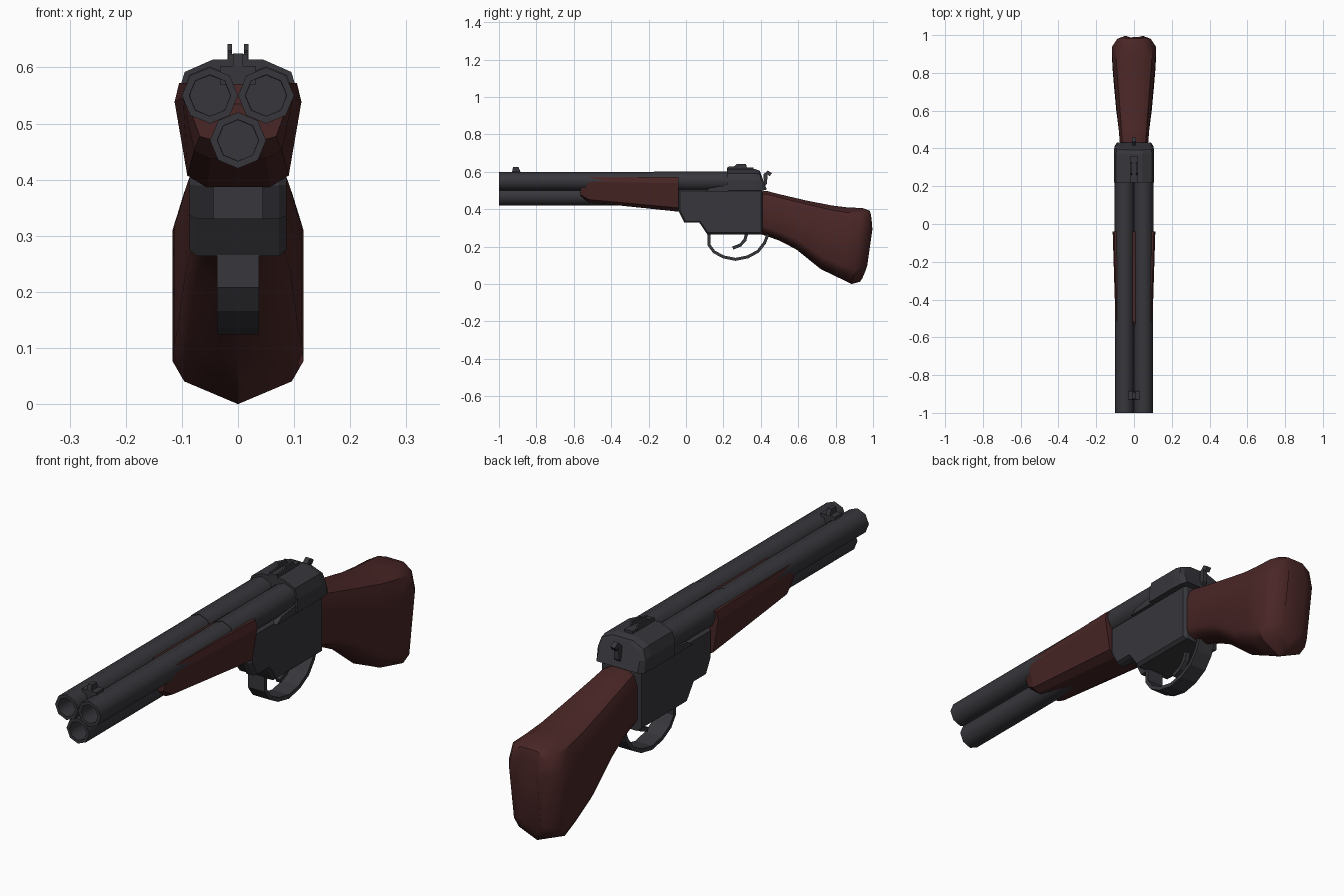
import bpy, bmesh, math

if "Cube" in bpy.data.objects:
    bpy.data.objects.remove(bpy.data.objects["Cube"])


def material(name, rgb):
    m = bpy.data.materials.new(name)
    m.diffuse_color = (*rgb, 1)
    m.use_nodes = True
    m.node_tree.nodes["Principled BSDF"].inputs["Base Color"].default_value = m.diffuse_color
    return m


METAL = material("dark_gunmetal", (0.038, 0.038, 0.045))
WOOD = material("dark_red_wood", (0.068, 0.019, 0.019))


def loft(name, rings, mat, smooth=None, caps=True, bevel=0):
    """Skin a list of equal-length rings; without caps the ends stay open."""
    bm = bmesh.new()
    vs = [[bm.verts.new(p) for p in r] for r in rings]
    n = len(vs[0])
    for a, b in zip(vs, vs[1:]):
        for i in range(n):
            j = (i + 1) % n
            bm.faces.new((a[i], a[j], b[j], b[i]))
    if caps:
        bm.faces.new(vs[0])
        bm.faces.new(vs[-1])
    bmesh.ops.recalc_face_normals(bm, faces=bm.faces)
    me = bpy.data.meshes.new(name)
    bm.to_mesh(me)
    bm.free()
    me.materials.append(mat)
    ob = bpy.data.objects.new(name, me)
    bpy.context.collection.objects.link(ob)
    if bevel:
        b = ob.modifiers.new("bevel", 'BEVEL')
        b.width, b.segments = bevel, 1
    if smooth:
        bpy.ops.object.select_all(action='DESELECT')
        bpy.context.view_layer.objects.active = ob
        ob.select_set(True)
        bpy.ops.object.shade_smooth_by_angle(angle=math.radians(smooth))
    return ob


def prism(name, yz, x0, x1, mat=METAL, bevel=0):
    """Extrude a side profile across x."""
    return loft(name, [[(x, y, z) for y, z in yz] for x in (x0, x1)], mat, bevel=bevel)


def box(name, x0, x1, y0, y1, z0, z1):
    return prism(name, [(y0, z0), (y1, z0), (y1, z1), (y0, z1)], x0, x1)


def band(name, path, thick, half):
    """Strip of given thickness following a side path."""
    rings = []
    for i, (y, z) in enumerate(path):
        a, b = path[max(i - 1, 0)], path[min(i + 1, len(path) - 1)]
        dy, dz = b[0] - a[0], b[1] - a[1]
        l = math.hypot(dy, dz)
        ny, nz = -dz / l * thick / 2, dy / l * thick / 2
        rings.append([(-half, y + ny, z + nz), (half, y + ny, z + nz),
                      (half, y - ny, z - nz), (-half, y - ny, z - nz)])
    return loft(name, rings, METAL)


def mirrored(half):
    return half + [(-x, z) for x, z in reversed(half) if x > 0]


# Three octagonal barrels with open bores
def barrel(name, cx, cz, end):
    stations = [(-0.65, 0.036), (-1, 0.037), (-1, 0.05), (-0.17, 0.05),
                (-0.17, 0.052), (end, 0.052)]
    rings = [[(cx + r * math.cos(k * math.pi / 4), y, cz + r * math.sin(k * math.pi / 4))
              for k in range(8)] for y, r in stations]
    loft(name, rings, METAL, smooth=50)


barrel("left_barrel", -0.05, 0.55, 0.25)
barrel("right_barrel", 0.05, 0.55, 0.25)
barrel("lower_barrel", 0, 0.47, 0.05)

# Wooden fore-end, tapering toward the muzzle
fore = [(-0.565, 0.085, 0.47, 0.535), (-0.52, 0.098, 0.437, 0.572), (-0.04, 0.113, 0.387, 0.572)]
rings = []
for y, w, z0, z1 in fore:
    h = z1 - z0
    half = [(w * 0.5, z0), (w * 0.8, z0 + h * 0.11), (w, z0 + h * 0.82), (w * 0.93, z1)]
    rings.append([(x, y, z) for x, z in mirrored(half)])
loft("fore_end", rings, WOOD)

# Receiver: two cheeks around a core, leaving a loading slot in front
cheek = [(-0.04, 0.505), (-0.04, 0.39), (-0.01, 0.33), (0.07, 0.33), (0.115, 0.264),
         (0.41, 0.264), (0.41, 0.505)]
core = [(-0.04, 0.503), (-0.04, 0.388), (0.06, 0.388), (0.06, 0.33), (0.07, 0.33),
        (0.115, 0.264), (0.41, 0.264), (0.41, 0.503)]
prism("receiver_core", core, -0.045, 0.045)
for side, s in (("left", -1), ("right", 1)):
    # outer edge chamfered by an inset last ring
    cy, cz = 0.185, 0.40
    inset = [(cy + (y - cy) * 0.96, cz + (z - cz) * 0.92) for y, z in cheek]
    loft(side + "_receiver_cheek",
         [[(s * 0.044, y, z) for y, z in cheek], [(s * 0.073, y, z) for y, z in cheek],
          [(s * 0.086, y, z) for y, z in inset]], METAL)
    prism(side + "_side_ledge", [(0.1, 0.495), (0.23, 0.495), (0.23, 0.53), (0.13, 0.515)],
          s * 0.07, s * 0.1)

# Rounded breech cover with sloping rear
half = [(0.107, 0.5), (0.107, 0.553), (0.095, 0.592), (0.045, 0.614)]
cover = mirrored(half)
loft("breech_cover",
     [[(x, 0.22, z) for x, z in cover], [(x, 0.37, z) for x, z in cover],
      [(x * 0.97, 0.41 - (z - 0.5) * 0.15, 0.5 + (z - 0.5) * 0.94) for x, z in cover],
      [(x * 0.84, 0.432 - (z - 0.5) * 0.3, 0.505 + (z - 0.5) * 0.8) for x, z in cover]], METAL)

# Hammer spur
band("hammer", [(0.39, 0.51), (0.425, 0.54), (0.425, 0.585), (0.437, 0.597), (0.453, 0.585)],
     0.02, 0.01)

# Rear sight
box("rear_sight_base", -0.018, 0.018, 0.22, 0.36, 0.605, 0.624)
for side, s in (("left", -1), ("right", 1)):
    prism(side + "_rear_sight_leaf", [(0.225, 0.61), (0.33, 0.61), (0.32, 0.642), (0.27, 0.642),
                                      (0.26, 0.63), (0.225, 0.627)], s * 0.011, s * 0.019)

# Front sight
box("front_sight_base", -0.032, 0.032, -0.93, -0.885, 0.57, 0.603)
prism("front_sight_blade", [(-0.93, 0.6), (-0.885, 0.6), (-0.895, 0.625), (-0.925, 0.625)],
      -0.009, 0.009)

# Trigger and trigger guard
band("trigger_guard", [(0.122, 0.275), (0.122, 0.21), (0.15, 0.172), (0.2, 0.145), (0.265, 0.132),
                       (0.33, 0.145), (0.385, 0.175), (0.42, 0.22), (0.438, 0.265)], 0.016, 0.037)
band("trigger", [(0.325, 0.275), (0.315, 0.235), (0.29, 0.208), (0.25, 0.192)], 0.017, 0.01)

# Butt stock: top point, bottom point, half width and rear bulge per station
stations = [((0.40, 0.495), (0.40, 0.266), 0.073, 0),
            ((0.43, 0.498), (0.43, 0.257), 0.075, 0),
            ((0.50, 0.48), (0.50, 0.232), 0.081, 0),
            ((0.65, 0.445), (0.59, 0.185), 0.094, 0),
            ((0.78, 0.42), (0.72, 0.08), 0.106, 0),
            ((0.86, 0.41), (0.82, 0.032), 0.114, 0),
            ((0.945, 0.406), (0.885, 0.0), 0.117, 0.01),
            ((0.982, 0.392), (0.93, 0.012), 0.088, 0.015),
            ((0.988, 0.375), (0.945, 0.035), 0.045, 0.026)]
section = [(0, 0), (0.82, 0.1), (1, 0.19), (1, 0.76), (0.82, 0.93), (0.42, 1)]
rings = []
for (ty, tz), (by, bz), w, bulge in stations:
    rings.append([(x * w, by + (ty - by) * t + bulge * 4 * t * (1 - t), bz + (tz - bz) * t)
                  for x, t in mirrored(section)])
loft("butt_stock", rings, WOOD, smooth=40)
